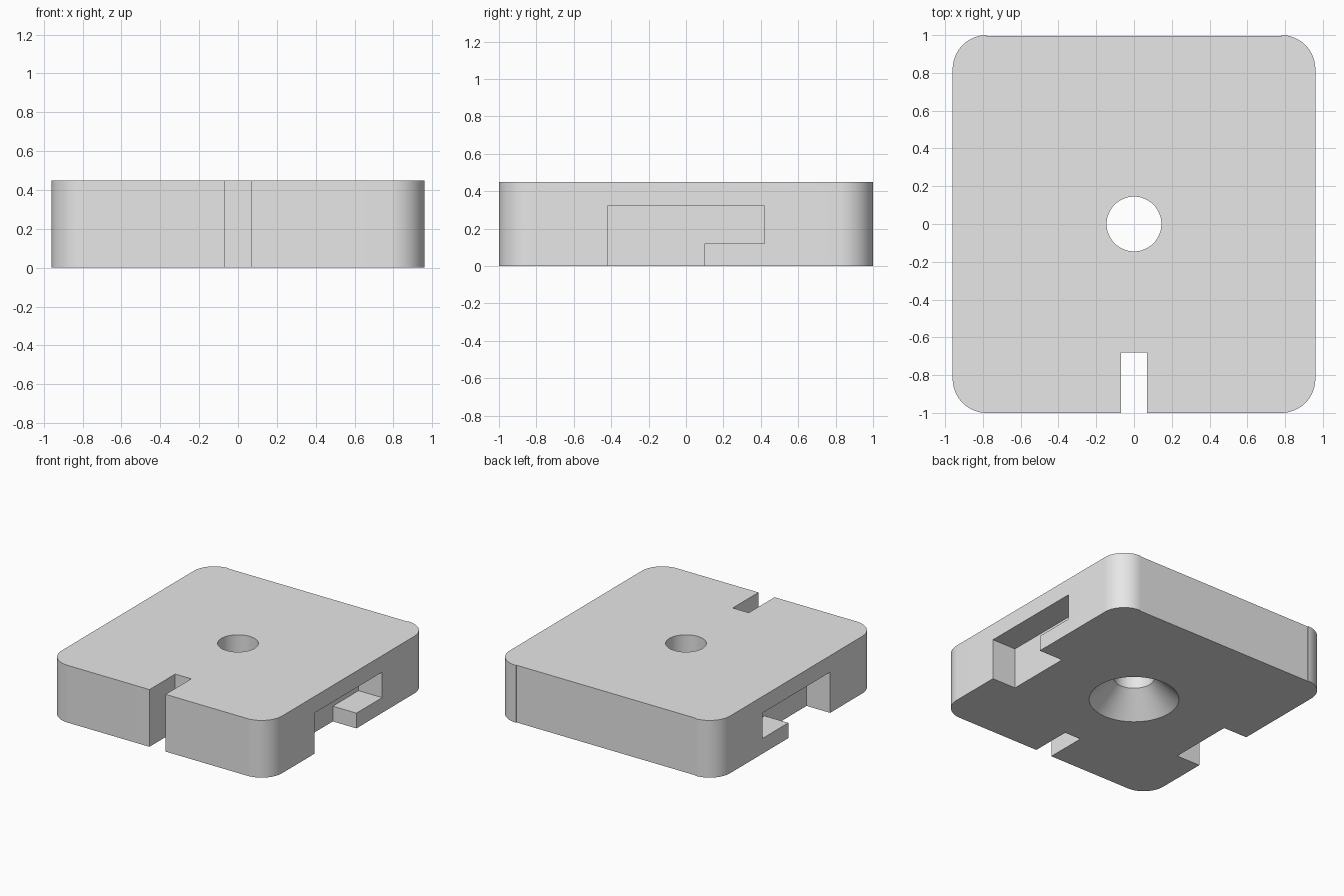
import bpy
import bmesh
from math import cos, sin, pi, radians
from mathutils import Matrix, Vector

cube = bpy.data.objects.get("Cube")
if cube:
    bpy.data.objects.remove(cube, do_unlink=True)

HALF_X, HALF_Y, HEIGHT = 0.96, 1.0, 0.45
CORNER = 0.18
BACK_Y = 0.994          # back face sits slightly inside the corner arcs
SLOT_X, SLOT_Y = 0.07, -0.68
DEPTH = 0.205           # depth of the side pockets

grey = bpy.data.materials.new("plain grey")
grey.use_nodes = True
grey.diffuse_color = (0.8, 0.8, 0.8, 1)
grey.node_tree.nodes["Principled BSDF"].inputs["Base Color"].default_value = (0.8, 0.8, 0.8, 1)


def finish(name, bm):
    bmesh.ops.recalc_face_normals(bm, faces=bm.faces)
    mesh = bpy.data.meshes.new(name)
    bm.to_mesh(mesh)
    bm.free()
    mesh.materials.append(grey)
    obj = bpy.data.objects.new(name, mesh)
    bpy.context.collection.objects.link(obj)
    return obj


def prism(name, points, direction):
    """Extrude a closed outline along a direction."""
    bm = bmesh.new()
    face = bm.faces.new([bm.verts.new(p) for p in points])
    new = bmesh.ops.extrude_face_region(bm, geom=[face], use_keep_orig=True)["geom"]
    moved = [v for v in new if isinstance(v, bmesh.types.BMVert)]
    bmesh.ops.translate(bm, verts=moved, vec=Vector(direction))
    return finish(name, bm)


def lathe(name, profile, steps=64):
    """Closed solid turned about z; the profile begins and ends on the axis."""
    bm = bmesh.new()
    verts = [bm.verts.new((r, 0, z)) for r, z in profile]
    edges = [bm.edges.new(pair) for pair in zip(verts, verts[1:])]
    bmesh.ops.spin(bm, geom=verts + edges, axis=(0, 0, 1), cent=(0, 0, 0),
                   angle=2 * pi, steps=steps)
    bmesh.ops.remove_doubles(bm, verts=bm.verts, dist=0.0001)
    return finish(name, bm)


def corner(sx, sy, start, steps=24):
    cx, cy = sx * (HALF_X - CORNER), sy * (HALF_Y - CORNER)
    angles = [radians(start + 90 * i / steps) for i in range(steps + 1)]
    return [(cx + CORNER * cos(a), cy + CORNER * sin(a), 0) for a in angles]


# Rounded block with the open front slot
inner = HALF_X - CORNER
outline = [(-SLOT_X, -HALF_Y, 0), (-SLOT_X, SLOT_Y, 0),
           (SLOT_X, SLOT_Y, 0), (SLOT_X, -HALF_Y, 0)]
outline += corner(1, -1, 270) + corner(1, 1, 0)
outline += [(inner, BACK_Y, 0), (-inner, BACK_Y, 0)]
outline += corner(-1, 1, 90) + corner(-1, -1, 180)
block = prism("mounting_block", outline, (0, 0, HEIGHT))

# Hooked pocket on each side, open below towards the front
pocket = [(-0.42, -0.1), (0.1, -0.1), (0.1, 0.12), (0.42, 0.12), (0.42, 0.32), (-0.42, 0.32)]
cutters = []
for side, label in ((1, "left"), (-1, "right")):
    points = [(side * (HALF_X - DEPTH), y, z) for y, z in pocket]
    cutters.append(prism(label + "_pocket_cutter", points, (side * 0.4, 0, 0)))

# Centre hole with a conical countersink underneath
cutters.append(lathe("countersunk_hole_cutter", [
    (0, -0.1), (0.42, -0.1), (0.145, 0.175), (0.145, HEIGHT + 0.1), (0, HEIGHT + 0.1)]))

bpy.context.view_layer.objects.active = block
for cutter in cutters:
    cutter.hide_render = True
    mod = block.modifiers.new(cutter.name, 'BOOLEAN')
    mod.operation = 'DIFFERENCE'
    mod.solver = 'EXACT'
    mod.object = cutter
    bpy.ops.object.modifier_apply(modifier=mod.name)
    bpy.data.objects.remove(cutter, do_unlink=True)

# Smooth the round walls, keep the flat edges crisp
bpy.ops.object.select_all(action='DESELECT')
block.select_set(True)
bpy.context.view_layer.objects.active = block
bpy.ops.object.shade_smooth_by_angle(angle=radians(30))
